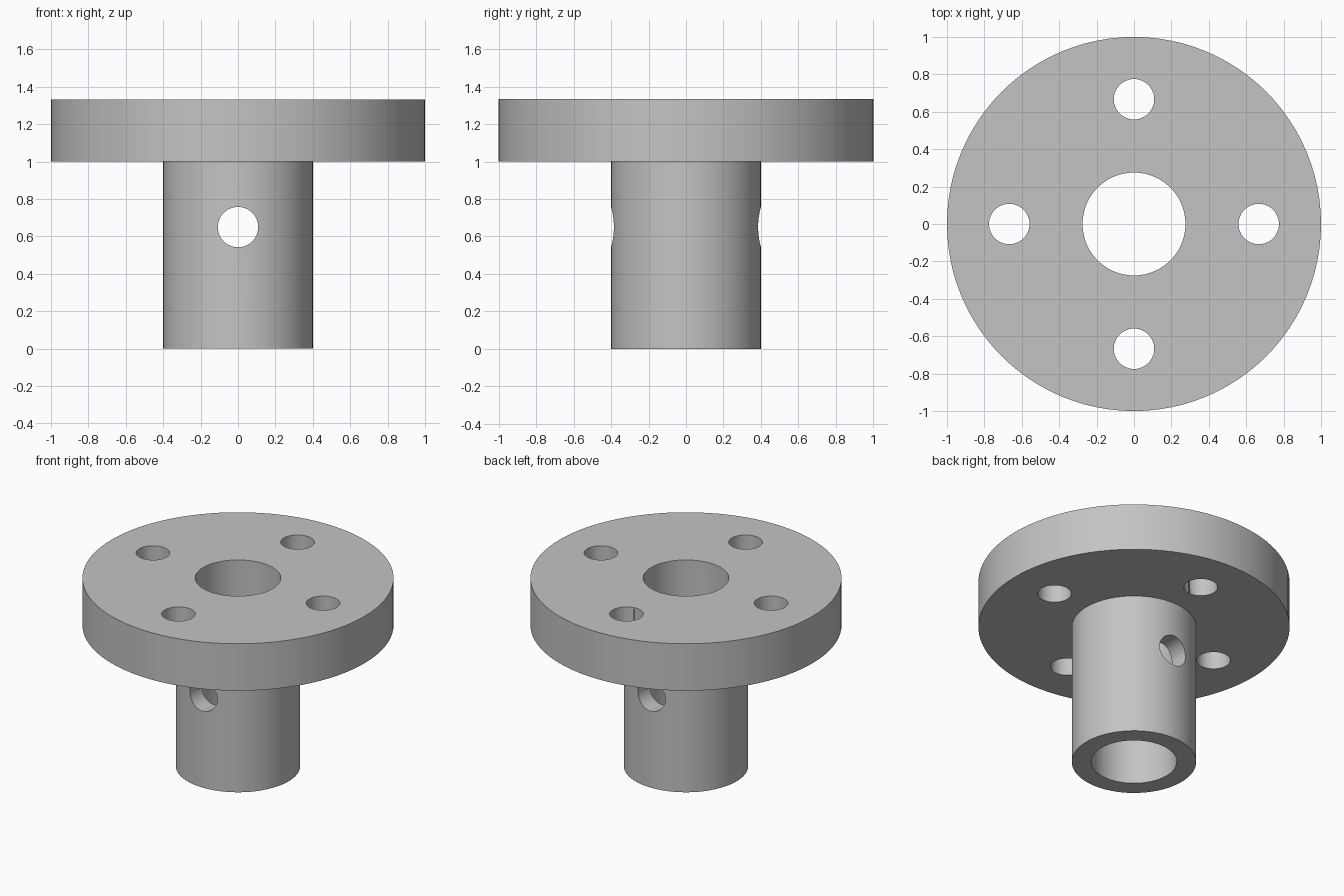
import bpy
import math
from mathutils import Vector

cube = bpy.data.objects.get("Cube")
if cube:
    bpy.data.objects.remove(cube, do_unlink=True)

# Main dimensions
HEIGHT, FLANGE_BOTTOM = 1.333, 1.0
FLANGE_R, HUB_R, BORE_R = 1.0, 0.4, 0.275
HOLE_R, BOLT_CIRCLE, PIN_Z = 0.108, 0.667, 0.65
SEGMENTS = 96

steel = bpy.data.materials.new("plain grey metal")
steel.use_nodes = True
grey = (0.55, 0.55, 0.55, 1)
steel.diffuse_color = grey
steel.node_tree.nodes["Principled BSDF"].inputs["Base Color"].default_value = grey


def lathe(name, profile):
    """Closed ring of revolution around z from (radius, height) points."""
    n = len(profile)
    verts, faces = [], []
    for i in range(SEGMENTS):
        a = math.tau * i / SEGMENTS
        verts += [(r * math.cos(a), r * math.sin(a), z) for r, z in profile]
        j = (i + 1) % SEGMENTS
        for k in range(n):
            m = (k + 1) % n
            faces.append((i * n + k, j * n + k, j * n + m, i * n + m))
    mesh = bpy.data.meshes.new(name)
    mesh.from_pydata(verts, [], faces)
    obj = bpy.data.objects.new(name, mesh)
    bpy.context.collection.objects.link(obj)
    mesh.materials.append(steel)
    return obj


def drill(target, location, depth, rotation=(0, 0, 0)):
    """Cut a round hole through the target."""
    bpy.ops.mesh.primitive_cylinder_add(
        vertices=48, radius=HOLE_R, depth=depth, location=location, rotation=rotation)
    cutter = bpy.context.object
    cutter.name = "hole_cutter"
    cutter.hide_render = True
    cutter.data.materials.append(steel)
    mod = target.modifiers.new("hole", 'BOOLEAN')
    mod.operation = 'DIFFERENCE'
    mod.solver = 'EXACT'
    mod.object = cutter
    bpy.context.view_layer.objects.active = target
    bpy.ops.object.modifier_apply(modifier=mod.name)
    bpy.data.objects.remove(cutter, do_unlink=True)


# Flange and hub turned as one piece with a central bore
body = lathe("flanged_hub", [
    (BORE_R, 0), (HUB_R, 0), (HUB_R, FLANGE_BOTTOM),
    (FLANGE_R, FLANGE_BOTTOM), (FLANGE_R, HEIGHT), (BORE_R, HEIGHT)])

# Four bolt holes through the flange
for i in range(4):
    a = math.tau * i / 4
    spot = Vector((math.cos(a), math.sin(a), 0)) * BOLT_CIRCLE
    spot.z = (HEIGHT + FLANGE_BOTTOM) / 2
    drill(body, spot, 0.6)

# Cross pin hole through the hub, front to back
drill(body, (0, 0, PIN_Z), 1.2, (math.pi / 2, 0, 0))

# Smooth round walls, sharp rims
bpy.ops.object.select_all(action='DESELECT')
body.select_set(True)
bpy.context.view_layer.objects.active = body
bpy.ops.object.shade_smooth_by_angle(angle=math.radians(30))
